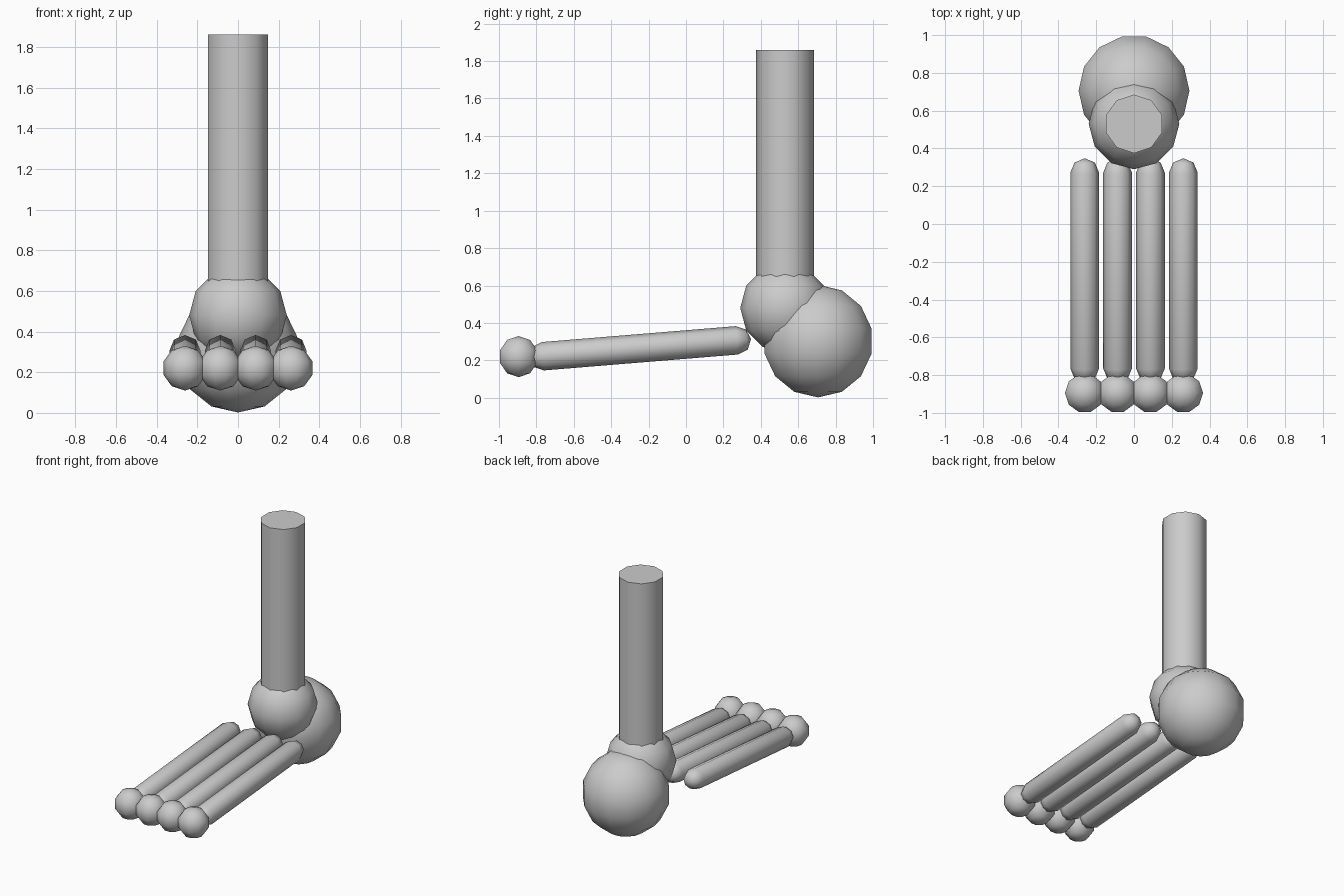
import bpy
import bmesh
from math import pi, sin, cos, radians
from mathutils import Matrix, Vector

if "Cube" in bpy.data.objects:
    bpy.data.objects.remove(bpy.data.objects["Cube"])


def finish(ob, name):
    ob.name = name
    bpy.ops.object.shade_smooth_by_angle(angle=radians(50))
    return ob


def ball(name, loc, r, segments, rings):
    bpy.ops.mesh.primitive_uv_sphere_add(segments=segments, ring_count=rings,
                                         radius=r, location=loc)
    # first vertex column points along +y
    ob = bpy.context.object
    ob.data.transform(Matrix.Rotation(pi / 2, 4, 'Z'))
    return finish(ob, name)


def capsule(name, a, b, r, sides=8):
    """Round-ended rod from a to b, revolved from a half profile."""
    a, b = Vector(a), Vector(b)
    length = (b - a).length
    profile = [(0, -r), (r * sin(pi / 4), -r * cos(pi / 4)), (r, 0),
               (r, length), (r * sin(pi / 4), length + r * cos(pi / 4)),
               (0, length + r)]
    bm = bmesh.new()
    vs = [bm.verts.new((x, 0, z)) for x, z in profile]
    es = [bm.edges.new(p) for p in zip(vs, vs[1:])]
    bmesh.ops.spin(bm, geom=vs + es, cent=(0, 0, 0), axis=(0, 0, 1),
                   angle=2 * pi, steps=sides, use_merge=False)
    bmesh.ops.remove_doubles(bm, verts=bm.verts, dist=1e-4)
    bmesh.ops.recalc_face_normals(bm, faces=bm.faces)
    # lay the rod along a -> b (only tilted in the y-z plane)
    rot = Vector((0, 0, 1)).rotation_difference(b - a).to_matrix().to_4x4()
    bm.transform(Matrix.Translation(a) @ rot)
    me = bpy.data.meshes.new(name)
    bm.to_mesh(me)
    bm.free()
    ob = bpy.data.objects.new(name, me)
    bpy.context.collection.objects.link(ob)
    bpy.ops.object.select_all(action='DESELECT')
    ob.select_set(True)
    bpy.context.view_layer.objects.active = ob
    return finish(ob, name)


# shin, ankle and heel
bpy.ops.mesh.primitive_cylinder_add(vertices=10, radius=0.155, depth=1.38,
                                    location=(0, 0.53, 1.17))
finish(bpy.context.object, "shin")
ball("ankle", (0, 0.53, 0.48), 0.24, 12, 6)
ball("heel", (0, 0.706, 0.303), 0.301, 14, 7)

# four foot bones, each with a toe ball
for i in range(4):
    x = -0.261 + i * 0.174
    capsule(f"foot_bone_{i + 1}", (x, -0.765, 0.222), (x, 0.272, 0.307), 0.076)
    ball(f"toe_{i + 1}", (x, -0.895, 0.22), 0.11, 10, 5)
